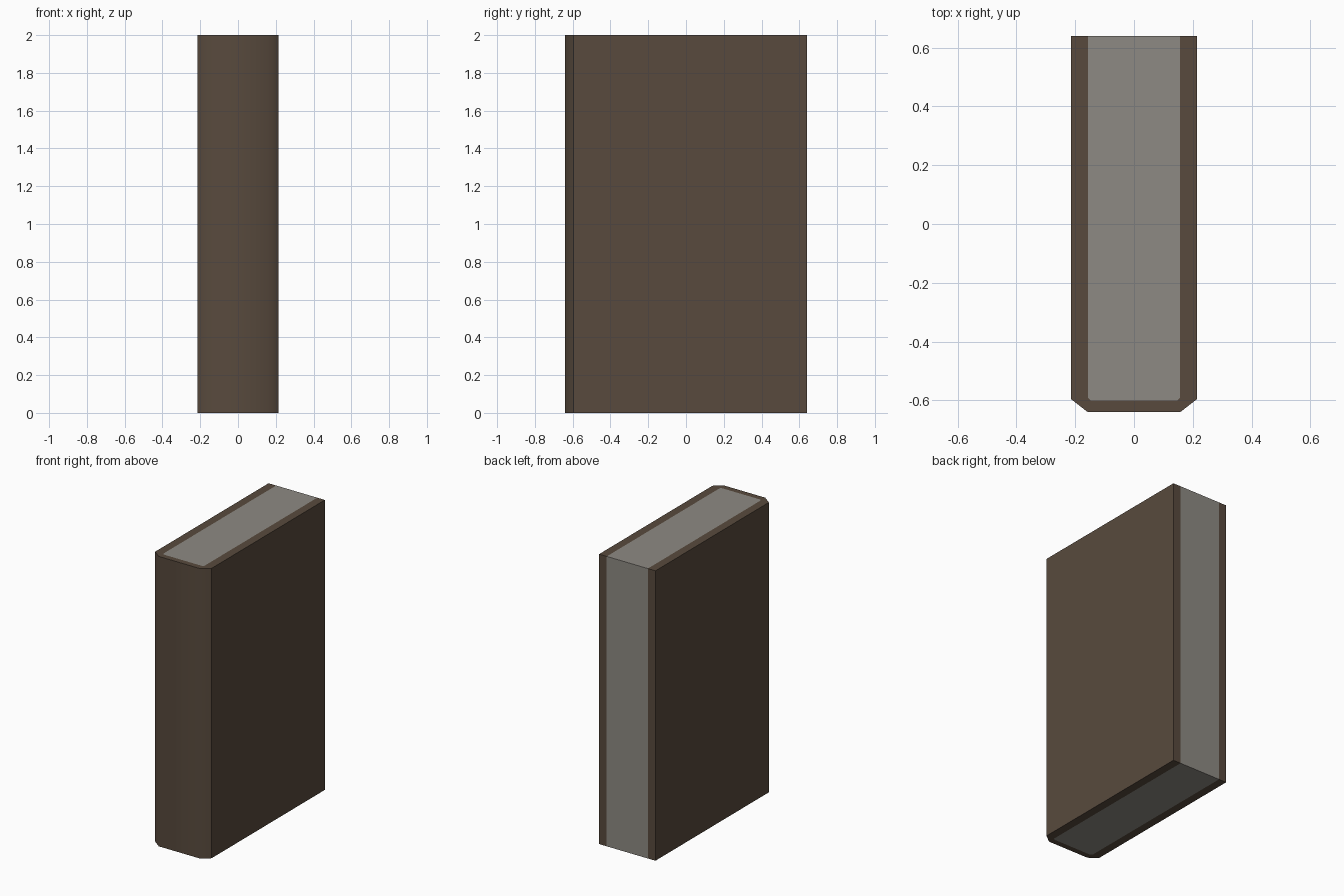
import bpy
import bmesh
import math

if "Cube" in bpy.data.objects:
    bpy.data.objects.remove(bpy.data.objects["Cube"])

HEIGHT = 2.0


def material(name, rgb):
    mat = bpy.data.materials.new(name)
    mat.diffuse_color = (*rgb, 1.0)
    mat.use_nodes = True
    mat.node_tree.nodes["Principled BSDF"].inputs["Base Color"].default_value = mat.diffuse_color
    return mat


def prism(name, outline, walls, mat):
    """Extrude a counter-clockwise outline, making only the visible side walls."""
    bm = bmesh.new()
    low = [bm.verts.new((x, y, 0)) for x, y in outline]
    top = [bm.verts.new((x, y, HEIGHT)) for x, y in outline]
    bm.faces.new(top)
    bm.faces.new(low[::-1])
    for i in range(walls):
        j = (i + 1) % len(outline)
        bm.faces.new((low[i], low[j], top[j], top[i]))
    mesh = bpy.data.meshes.new(name)
    bm.to_mesh(mesh)
    bm.free()
    mesh.materials.append(mat)
    obj = bpy.data.objects.new(name, mesh)
    bpy.context.collection.objects.link(obj)
    return obj


brown = material("brown leather", (0.098, 0.0685, 0.047))
grey = material("grey paper", (0.270, 0.254, 0.227))

# Half outlines (right side), mirrored to the left
outer = [(0.157, -0.64), (0.215, -0.595), (0.215, 0.64), (0.157, 0.64)]
inner = [(0.147, -0.60), (0.157, -0.59), (0.157, 0.64)]


def mirror(points):
    return [(-x, y) for x, y in reversed(points)]


# Cover: two boards and a spine with bevelled corners, wrapped round the pages
cover_outline = mirror(outer) + outer + inner[1::-1] + mirror(inner[:2])[::-1]
cover = prism("book_cover", cover_outline, 7, brown)
bpy.context.view_layer.objects.active = cover
cover.select_set(True)
bpy.ops.object.shade_smooth_by_angle(angle=math.radians(45))

# Page block, flush with the cover at the top, bottom and back
page_outline = [inner[2]] + mirror(inner) + inner[:2]
prism("page_block", page_outline, 1, grey)
